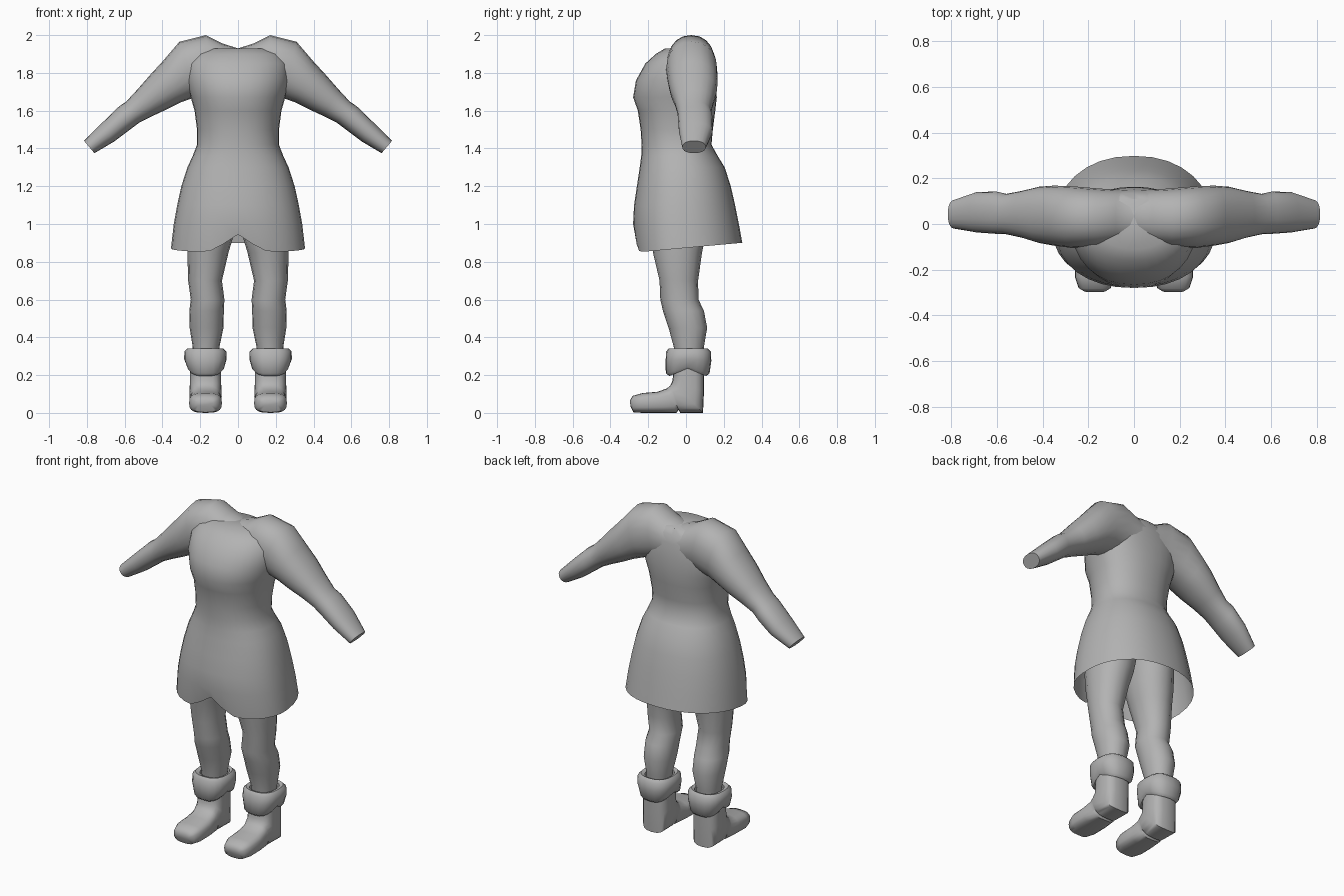
import bpy, bmesh, math
from mathutils import Vector

grey = bpy.data.materials.new("plain grey")
grey.diffuse_color = (0.45, 0.45, 0.45, 1)


def power(v, e):
    """Signed power used for rounded-square cross-sections."""
    return math.copysign(abs(v) ** (2 / e), v)


def section(a, b, axis, n=20, e=2.3):
    """Rounded ring spanning a to b, with half-width vector axis."""
    a, b, axis = Vector(a), Vector(b), Vector(axis)
    ring = []
    for i in range(n):
        t = 2 * math.pi * i / n
        ring.append((a + b) / 2 + (a - b) / 2 * power(math.cos(t), e)
                    + axis * power(math.sin(t), e))
    return ring


def level(z, x0, x1, front, back, mid=None, n=20, e=2.2):
    """Horizontal ring whose widest line lies at y = mid."""
    mid = (front + back) / 2 if mid is None else mid
    ring = []
    for i in range(n):
        t = 2 * math.pi * i / n
        c, s = power(math.cos(t), e), power(math.sin(t), e)
        y = mid + (mid - front if c < 0 else back - mid) * c
        ring.append(Vector(((x0 + x1) / 2 + (x1 - x0) / 2 * s, y, z)))
    return ring


def loft(name, rings, caps=(True, True), closed=False, angle=50):
    bm = bmesh.new()
    rows = [[bm.verts.new(p) for p in r] for r in rings]
    n = len(rows[0])
    pairs = list(zip(rows, rows[1:]))
    if closed:
        pairs.append((rows[-1], rows[0]))
    for r, q in pairs:
        for i in range(n):
            j = (i + 1) % n
            bm.faces.new((r[i], r[j], q[j], q[i]))
    if not closed:
        if caps[0]:
            bm.faces.new(rows[0])
        if caps[1]:
            bm.faces.new(rows[-1])
    bmesh.ops.recalc_face_normals(bm, faces=bm.faces)
    me = bpy.data.meshes.new(name)
    bm.to_mesh(me)
    bm.free()
    me.materials.append(grey)
    ob = bpy.data.objects.new(name, me)
    bpy.context.collection.objects.link(ob)
    bpy.ops.object.select_all(action='DESELECT')
    ob.select_set(True)
    bpy.context.view_layer.objects.active = ob
    bpy.ops.object.shade_smooth_by_angle(angle=math.radians(angle))
    return ob


# Dress body: height, half width, front, back, widest line
body = [
    (0.85, 0.355, -0.265, 0.298, -0.03), (1.00, 0.340, -0.280, 0.280, -0.03),
    (1.10, 0.322, -0.275, 0.260, -0.03), (1.20, 0.300, -0.260, 0.237, -0.03),
    (1.30, 0.268, -0.245, 0.205, -0.03), (1.36, 0.240, -0.237, 0.168, -0.03),
    (1.42, 0.217, -0.235, 0.135, -0.03), (1.50, 0.217, -0.240, 0.142, -0.03),
    (1.60, 0.230, -0.255, 0.155, -0.02), (1.67, 0.250, -0.280, 0.163, -0.01),
    (1.76, 0.275, -0.265, 0.160, 0.0), (1.85, 0.270, -0.215, 0.150, 0.0),
    (1.90, 0.230, -0.160, 0.135, 0.0), (1.93, 0.160, -0.110, 0.110, 0.0)]
rings = [level(z, -w, w, f, b, m, n=32) for z, w, f, b, m in body]
for p in rings[0]:  # hem rises to the back and has a front notch
    p.z = 0.85 + 0.05 * (p.y + 0.26) / 0.55
    if p.y < 0:
        p.z += 0.095 * math.exp(-(p.x / 0.09) ** 2)
loft("dress_body", rings, caps=(False, True))

# Shoulders and sleeves: upper x, z, lower x, z, front, back
arm = [
    (0.08, 1.955, 0.06, 1.70, -0.09, 0.15), (0.17, 2.00, 0.13, 1.69, -0.10, 0.155),
    (0.31, 1.965, 0.23, 1.67, -0.105, 0.165), (0.40, 1.86, 0.30, 1.645, -0.095, 0.168),
    (0.46, 1.795, 0.37, 1.61, -0.083, 0.163), (0.53, 1.715, 0.45, 1.573, -0.06, 0.145),
    (0.59, 1.65, 0.525, 1.535, -0.045, 0.132), (0.63, 1.622, 0.575, 1.497, -0.043, 0.142),
    (0.72, 1.535, 0.655, 1.437, -0.037, 0.140), (0.815, 1.44, 0.76, 1.375, -0.02, 0.105)]


def sleeve_ring(s, ux, uz, lx, lz, f, b):
    m = (f + b) / 2
    return section((s * ux, m, uz), (s * lx, m, lz), (0, (b - f) / 2, 0), 20, 2.2)


sleeves = [sleeve_ring(-1, *r) for r in reversed(arm)]
sleeves.append(sleeve_ring(1, 0, 1.93, 0, 1.70, -0.08, 0.15))
sleeves += [sleeve_ring(1, *r) for r in arm]
loft("shoulders_and_sleeves", sleeves)

# Leg: height, inner x, outer x, front, back
leg = [
    (0.25, 0.105, 0.235, -0.055, 0.085), (0.35, 0.098, 0.24, -0.065, 0.095),
    (0.45, 0.077, 0.256, -0.092, 0.112), (0.54, 0.075, 0.258, -0.122, 0.095),
    (0.60, 0.072, 0.250, -0.136, 0.066), (0.70, 0.085, 0.264, -0.140, 0.064),
    (0.85, 0.050, 0.268, -0.175, 0.085), (0.95, 0.020, 0.272, -0.19, 0.105),
    (1.10, 0.0, 0.260, -0.20, 0.13)]
# Boot: upper y, z, lower y, z, half width
boot = [
    (-0.297, 0.065, -0.294, 0.035, 0.045), (-0.283, 0.09, -0.278, 0.003, 0.07),
    (-0.23, 0.105, -0.23, 0.0, 0.087), (-0.15, 0.112, -0.13, 0.0, 0.086),
    (-0.10, 0.13, -0.05, 0.0, 0.08), (-0.087, 0.142, -0.04, 0.016, 0.078),
    (-0.08, 0.15, -0.03, 0.0, 0.08), (-0.072, 0.17, 0.09, 0.0, 0.086),
    (-0.068, 0.20, 0.095, 0.11, 0.083), (-0.068, 0.30, 0.095, 0.29, 0.083)]
# Cuff: height, inner x, outer x, front, back, dip at front and back
cuff = [
    (0.335, 0.095, 0.245, -0.07, 0.10, 0), (0.342, 0.078, 0.268, -0.09, 0.115, 0),
    (0.325, 0.061, 0.284, -0.105, 0.132, 0), (0.285, 0.060, 0.285, -0.108, 0.134, 0.01),
    (0.245, 0.072, 0.268, -0.107, 0.125, 0.035), (0.236, 0.085, 0.258, -0.09, 0.108, 0.04),
    (0.255, 0.097, 0.245, -0.06, 0.085, 0.03)]

for s, side in ((1, "left"), (-1, "right")):
    loft(side + "_leg", [level(z, s * a, s * b, f, k, n=16, e=2.1)
                         for z, a, b, f, k in leg])
    loft(side + "_boot", [section((s * 0.172, uy, uz), (s * 0.172, ly, lz),
                                  (s * w, 0, 0), 20, 3.0)
                          for uy, uz, ly, lz, w in boot])
    cuff_rings = []
    for z, a, b, f, k, dip in cuff:
        ring = level(z, s * a, s * b, f, k, n=20, e=2.5)
        for p in ring:  # pointed lower edge at front and back
            p.z -= dip * min(1, abs(p.y - (f + k) / 2) / (k - f) * 2.1)
        cuff_rings.append(ring)
    loft(side + "_boot_cuff", cuff_rings, closed=True)
